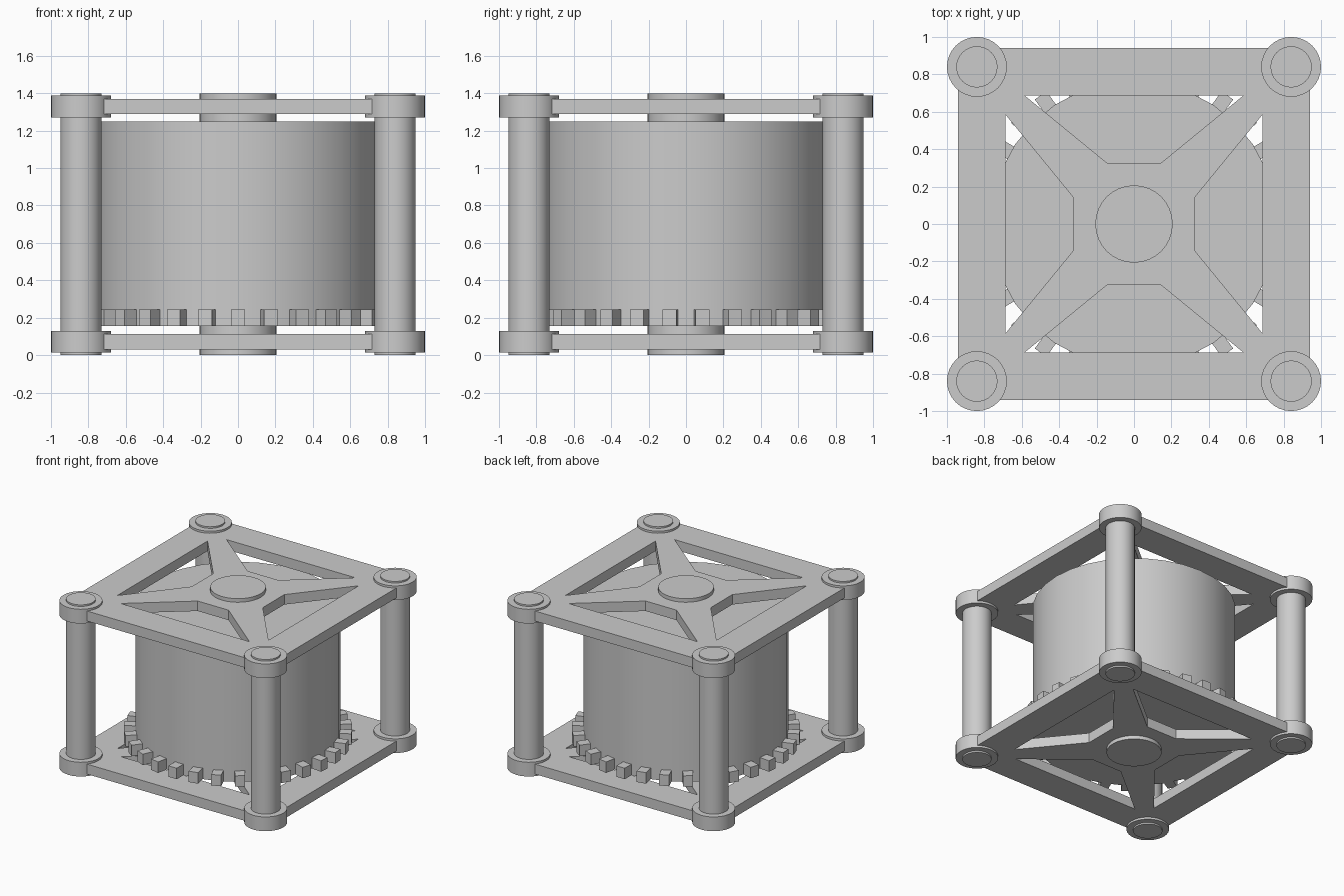
import bpy, bmesh, math
from mathutils import Matrix

if "Cube" in bpy.data.objects:
    bpy.data.objects.remove(bpy.data.objects["Cube"])

def cylinder(name, r, z0, z1, x=0, y=0, sides=32):
    bpy.ops.mesh.primitive_cylinder_add(vertices=sides, radius=r, depth=z1 - z0,
                                        location=(x, y, (z0 + z1) / 2))
    ob = bpy.context.object
    ob.name = name
    bpy.ops.object.shade_smooth_by_angle(angle=math.radians(35))
    return ob

def bmesh_object(name, bm):
    bmesh.ops.recalc_face_normals(bm, faces=bm.faces[:])
    me = bpy.data.meshes.new(name)
    bm.to_mesh(me)
    bm.free()
    ob = bpy.data.objects.new(name, me)
    bpy.context.collection.objects.link(ob)
    return ob

def frame_plate(name, z0, z1):
    # square plate with four trapezoid windows, built one quarter at a time
    bm = bmesh.new()
    quarter = [(-.94, -.94), (-.585, -.687), (.585, -.687), (-.14, -.323), (.14, -.323)]
    q = []
    for k in range(4):
        rot = Matrix.Rotation(k * math.pi / 2, 4, 'Z')
        vs = [bm.verts.new((x, y, z0)) for x, y in quarter]
        for v in vs:
            v.co = rot @ v.co
        q.append(vs)
    for k in range(4):
        a, b = q[k], q[(k + 1) % 4]
        bm.faces.new((a[0], b[0], a[2], a[1]))          # rim
        bm.faces.new((b[0], b[1], b[3], a[4], a[2]))    # spoke
    bm.faces.new([v for vs in q for v in (vs[3], vs[4])])  # centre
    ext = bmesh.ops.extrude_face_region(bm, geom=bm.faces[:], use_keep_orig=True)
    top = [g for g in ext["geom"] if isinstance(g, bmesh.types.BMVert)]
    bmesh.ops.translate(bm, verts=top, vec=(0, 0, z1 - z0))
    return bmesh_object(name, bm)

# plates
frame_plate("bottom_plate", 0.03, 0.112)
frame_plate("top_plate", 1.288, 1.37)

# corner posts and their collars
for sx in (-1, 1):
    for sy in (-1, 1):
        x, y = sx * 0.84, sy * 0.84
        cylinder("corner_post", 0.11, 0, 1.4, x, y)
        cylinder("bottom_collar", 0.16, 0.013, 0.13, x, y)
        cylinder("top_collar", 0.16, 1.27, 1.387, x, y)

# drum on its shaft
cylinder("drum_shaft", 0.207, 0, 1.4)
cylinder("drum", 0.765, 0.155, 1.25)

# ring of gear teeth around the drum base
bm = bmesh.new()
for i in range(30):
    m = (Matrix.Rotation(math.radians(-90 + 12 * i), 4, 'Z')
         @ Matrix.Translation((0.795, 0, 0.2))
         @ Matrix.Diagonal((0.11, 0.076, 0.09, 1)))
    bmesh.ops.create_cube(bm, size=1, matrix=m)
bmesh_object("drum_teeth", bm)
